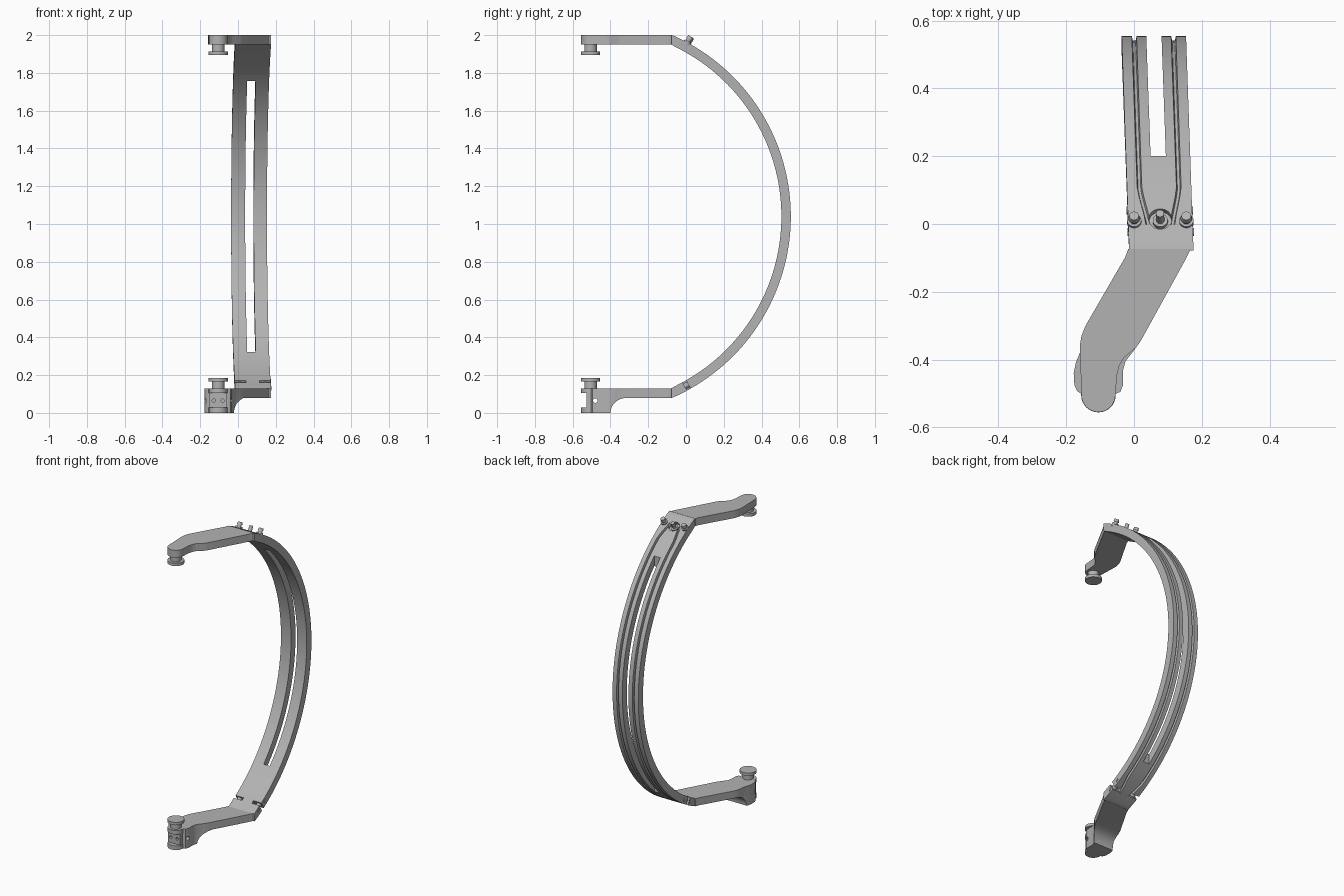
import bpy, bmesh
from math import sin, cos, pi, radians
from mathutils import Vector

cube = bpy.data.objects.get("Cube")
if cube:
    bpy.data.objects.remove(cube)

grey = bpy.data.materials.new("plain_grey")
grey.use_nodes = True
grey.diffuse_color = (0.45, 0.45, 0.45, 1)
grey.node_tree.nodes["Principled BSDF"].inputs["Base Color"].default_value = (0.45, 0.45, 0.45, 1)

MID, RADIUS, CY, THICK, HALF = 1.04, 1.048, -0.493, 0.05, 0.095
CX = 0.078  # band centre line at y = 0


def finish(name, bm):
    bmesh.ops.recalc_face_normals(bm, faces=bm.faces)
    mesh = bpy.data.meshes.new(name)
    bm.to_mesh(mesh)
    bm.free()
    mesh.materials.append(grey)
    ob = bpy.data.objects.new(name, mesh)
    bpy.context.collection.objects.link(ob)
    return ob


def prism(name, pts, lo, hi, axis="z"):
    """Extrude an outline: (x, y) along z, or (y, z) along x."""
    place = (lambda p, h: (p[0], p[1], h)) if axis == "z" else (lambda p, h: (h, p[0], p[1]))
    bm = bmesh.new()
    rings = [[bm.verts.new(place(p, h)) for p in pts] for h in (lo, hi)]
    for ring in rings:
        bm.faces.new(ring)
    for i in range(len(pts)):
        j = (i + 1) % len(pts)
        bm.faces.new((rings[0][i], rings[0][j], rings[1][j], rings[1][i]))
    return finish(name, bm)


def cylinder(name, a, b, r, r2=None):
    a, b = Vector(a), Vector(b)
    bm = bmesh.new()
    bmesh.ops.create_cone(bm, cap_ends=True, segments=32, radius1=r,
                          radius2=r if r2 is None else r2, depth=(b - a).length)
    turn = Vector((0, 0, 1)).rotation_difference(b - a).to_matrix()
    bmesh.ops.rotate(bm, matrix=turn, verts=bm.verts)
    bmesh.ops.translate(bm, vec=(a + b) / 2, verts=bm.verts)
    return finish(name, bm)


def rect(x0, x1, y0, y1):
    return [(x0, y0), (x1, y0), (x1, y1), (x0, y1)]


def cut(target, *cutters):
    for c in cutters:
        c.hide_render = True
        mod = target.modifiers.new("cut", "BOOLEAN")
        mod.operation, mod.solver, mod.object = "DIFFERENCE", "EXACT", c
        bpy.context.view_layer.objects.active = target
        bpy.ops.object.modifier_apply(modifier=mod.name)
        bpy.data.objects.remove(c)


def band_point(deg, u, out):
    """Point on the arc: angle, sideways offset, height above the outer face."""
    a = radians(deg)
    y = CY + (RADIUS + out) * cos(a)
    return Vector((CX + u - 0.035 * y, y, MID + (RADIUS + out) * sin(a)))


# Curved band, swept with two grooves on its outer face
bend = [(-0.078, 0.96, 90), (-0.066, 0.957, 82), (-0.048, 0.949, 73)]
stations = [(y, MID + z, a) for y, z, a in bend]
N = 72
for i in range(N + 1):
    deg = 63.8 - 127.6 * i / N
    p = band_point(deg, 0, 0)
    stations.append((p.y, p.z, deg))
stations += [(y, MID - z, -a) for y, z, a in reversed(bend)]

bm = bmesh.new()
rings = []
for y, z, deg in stations:
    blend = min(1, max(0, (abs(deg) - 55.5) / 6))
    g = 0.058 - 0.022 * blend
    depth = 0.014 if abs(deg) < 62 else 0
    groove = [(-0.007, 0), (-0.004, depth), (0.004, depth), (0.007, 0)]
    section = [(-HALF, 0)] + [(s * g + u, d) for s in (-1, 1) for u, d in groove]
    section += [(HALF, 0), (HALF, THICK), (-HALF, THICK)]
    a = radians(deg)
    rings.append([bm.verts.new((CX + u - 0.035 * y, y - d * cos(a), z - d * sin(a)))
                  for u, d in section])
for r, s in zip(rings, rings[1:]):
    for i in range(len(r)):
        j = (i + 1) % len(r)
        bm.faces.new((r[i], r[j], s[j], s[i]))
bm.faces.new(rings[0])
bm.faces.new(rings[-1])
band = finish("curved_band", bm)

# Long slot following the band's slight skew, and the recess round the middle peg
slot = prism("slot_cutter", [(0.049, 0.2), (0.094, 0.2), (0.076, 0.7), (0.031, 0.7)], 0.25, 1.833)
recess = cylinder("recess_cutter", band_point(61, 0, -0.02), band_point(61, 0, 0.03), 0.034)
cut(band, slot, recess)

# Side notches at the lower joint, each bridged by a post and flanked by cross pins
for side in (-1, 1):
    corners = [band_point(d, 0, h) for d, h in ((-61.6, -0.07), (-60.4, -0.07), (-60.4, 0.02), (-61.6, 0.02))]
    ends = sorted((CX + side * 0.036, CX + side * 0.13))
    cut(band, prism("notch_cutter", [(p.y, p.z) for p in corners], *ends, axis="x"))
    u = side * 0.07
    cylinder("joint_post", band_point(-63, u, -0.025), band_point(-59, u, -0.025), 0.016)
    for deg in (-62.7, -58.6):
        cylinder("joint_pin", band_point(deg, side * 0.06, -0.025),
                 band_point(deg, side * 0.098, -0.025), 0.012)

# Three pegs on the upper end
for u in (-0.077, 0.077):
    cylinder("peg_collar", band_point(61.5, u, -0.012), band_point(61.5, u, 0.008), 0.021)
    cylinder("peg_stem", band_point(61.5, u, 0), band_point(61.5, u, 0.022), 0.013)
    cylinder("peg_head", band_point(61.5, u, 0.02), band_point(61.5, u, 0.036), 0.017, 0.014)
cylinder("middle_peg_base", band_point(61, 0, -0.022), band_point(61, 0, -0.008), 0.022)
cylinder("middle_peg", band_point(61, 0, -0.02), band_point(61, 0, 0.034), 0.012)

# Arm outlines: shared slanted part plus different tips
TIP = (-0.105, -0.505)
tip_arc = [(TIP[0] - 0.05 * cos(pi * i / 20), TIP[1] - 0.05 * sin(pi * i / 20)) for i in range(21)]
left = [(-0.017, -0.074), (-0.026, -0.098), (-0.143, -0.30), (-0.155, -0.33), (-0.16, -0.36)]
right = [(0.006, -0.365), (0.02, -0.345), (0.152, -0.105), (0.165, -0.078), (0.17, -0.074)]
neck = [(-0.05, -0.445), (-0.044, -0.42), (-0.03, -0.395)]
upper = prism("upper_arm", left + tip_arc + neck + right, 1.95, 2.0)

lobe_left = [(-0.16, -0.38), (-0.172, -0.41), (-0.178, -0.44), (-0.176, -0.475), (-0.168, -0.493), (-0.155, -0.502)]
lobe_right = [(-0.055, -0.502), (-0.04, -0.495), (-0.032, -0.475), (-0.032, -0.43), (-0.025, -0.405)]
lower = prism("lower_arm", left + lobe_left + lobe_right + right, 0, 0.13)

# Hollow under the lower arm, with a rounded rise
rise = [(-0.31 - 0.09 * cos(pi * i / 32), 0.08 * sin(pi * i / 32)) for i in range(17)]
under = prism("under_cutter", [(-0.4, -0.1)] + rise + [(0.1, 0.08), (0.1, -0.1)], -0.5, 0.5, axis="x")
side_hole = cylinder("side_hole_cutter", (-0.3, -0.48, 0.065), (0.1, -0.48, 0.065), 0.012)
cut(lower, under, side_hole)

# Forked tip of the lower arm with a drilled block between the plates
for name, lo, hi in (("lower_fork_plate", 0, 0.028), ("upper_fork_plate", 0.104, 0.13)):
    prism(name, [(-0.155, -0.495)] + tip_arc + [(-0.055, -0.495)], lo, hi)
block = prism("fork_block", rect(-0.15, -0.06, -0.526, -0.498), 0.02, 0.11)
cut(block, *[cylinder("front_hole_cutter", (x, -0.6, 0.065), (x, -0.51, 0.065), 0.009)
             for x in (-0.128, -0.082)])

# Round buttons on both tips
for label, base, s in (("upper", 1.952, -1), ("lower", 0.128, 1)):
    x, y = TIP
    cylinder(label + "_button_stem", (x, y, base), (x, y, base + s * 0.04), 0.033)
    cylinder(label + "_button_disc", (x, y, base + s * 0.038), (x, y, base + s * 0.057), 0.051)

# Smooth the round surfaces, keep the edges sharp
bpy.ops.object.select_all(action="DESELECT")
for ob in bpy.context.collection.objects:
    if ob.type == "MESH" and grey.name in ob.data.materials:
        ob.select_set(True)
        bpy.context.view_layer.objects.active = ob
bpy.ops.object.shade_smooth_by_angle(angle=radians(30))
